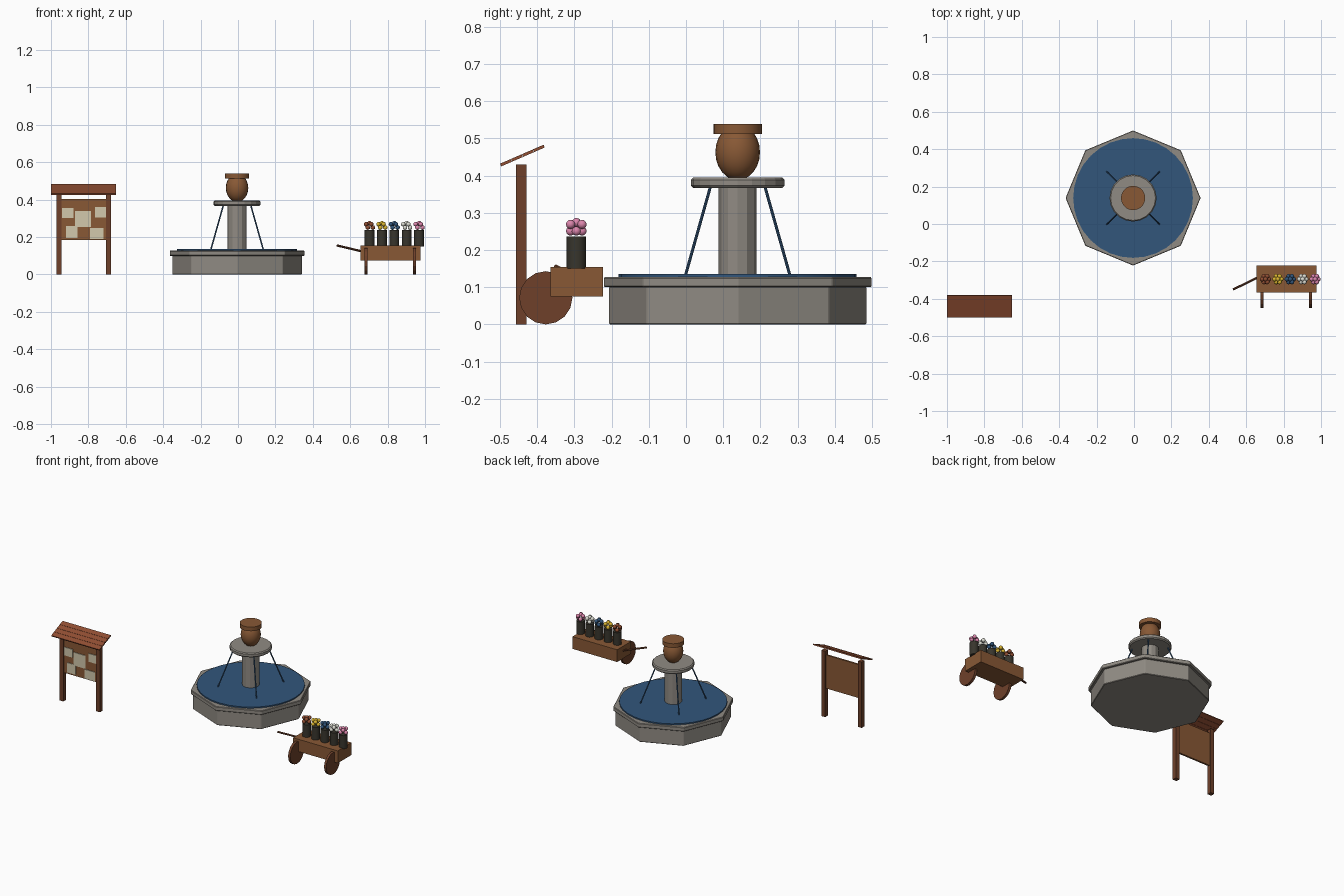
import bpy
from math import cos, sin, pi, radians
from mathutils import Vector

if "Cube" in bpy.data.objects:
    bpy.data.objects.remove(bpy.data.objects["Cube"])


def make_material(name, srgb):
    colour = [c ** 2.2 for c in srgb] + [1]
    mat = bpy.data.materials.new(name)
    mat.use_nodes = True
    mat.diffuse_color = colour
    mat.node_tree.nodes["Principled BSDF"].inputs["Base Color"].default_value = colour
    return mat


stone = make_material("stone", (0.56, 0.54, 0.51))
water = make_material("water_blue", (0.21, 0.34, 0.48))
wood = make_material("brown_wood", (0.53, 0.35, 0.22))
dark_wood = make_material("dark_wood", (0.43, 0.26, 0.18))
terracotta = make_material("terracotta", (0.56, 0.31, 0.21))
paper = make_material("cream_paper", (0.82, 0.78, 0.67))
vase_dark = make_material("dark_vase", (0.23, 0.22, 0.19))
yellow = make_material("yellow_petals", (0.85, 0.70, 0.20))
white = make_material("white_petals", (0.86, 0.86, 0.82))
pink = make_material("pink_petals", (0.86, 0.52, 0.67))


def finish(name, mat, smooth=False, bevel=0):
    obj = bpy.context.object
    obj.name = name
    obj.data.materials.append(mat)
    if smooth:
        bpy.ops.object.shade_smooth_by_angle(angle=radians(35))
    if bevel:
        mod = obj.modifiers.new("bevel", "BEVEL")
        mod.width = bevel
        mod.segments = 1
    return obj


def box(name, mat, x, y, z, tilt=0):
    """Box from (min, max) pairs, optionally tilted about x."""
    low, high = Vector((x[0], y[0], z[0])), Vector((x[1], y[1], z[1]))
    bpy.ops.mesh.primitive_cube_add(size=1, location=(low + high) / 2)
    obj = bpy.context.object
    obj.scale = high - low
    bpy.ops.object.transform_apply(location=False, rotation=False, scale=True)
    obj.rotation_euler.x = tilt
    return finish(name, mat)


def cylinder(name, mat, centre, radius, z, sides, smooth=False, bevel=0):
    bpy.ops.mesh.primitive_cylinder_add(
        vertices=sides, radius=radius, depth=z[1] - z[0],
        location=(centre[0], centre[1], (z[0] + z[1]) / 2))
    return finish(name, mat, smooth, bevel)


def rod(name, mat, start, end, radius, sides=8):
    start, end = Vector(start), Vector(end)
    way = end - start
    bpy.ops.mesh.primitive_cylinder_add(
        vertices=sides, radius=radius, depth=way.length, location=(start + end) / 2,
        rotation=way.to_track_quat("Z", "Y").to_euler())
    return finish(name, mat)


# Fountain basin, water and column
cx, cy = hub = (-0.005, 0.139)
cylinder("basin", stone, hub, 0.347, (0, 0.102), 8, bevel=0.003)
cylinder("basin_rim", stone, hub, 0.361, (0.10, 0.127), 8, bevel=0.003)
cylinder("basin_water", water, hub, 0.32, (0.12, 0.135), 32, smooth=True)
cylinder("column", stone, hub, 0.051, (0.12, 0.37), 12)
cylinder("upper_dish", stone, hub, 0.126, (0.367, 0.395), 20, bevel=0.006)

# Pot on the dish
bpy.ops.mesh.primitive_uv_sphere_add(segments=20, ring_count=12, radius=1,
                                     location=(cx, cy, 0.463))
bpy.context.object.scale = (0.06, 0.06, 0.075)
finish("pot_body", wood, smooth=True)
cylinder("pot_collar", wood, hub, 0.065, (0.512, 0.539), 20, smooth=True)

# Four falling jets on the diagonals
for sx in (-1, 1):
    for sy in (-1, 1):
        rod("water_jet", water, (cx + sx * 0.072, cy + sy * 0.072, 0.375),
            (cx + sx * 0.141, cy + sy * 0.141, 0.13), 0.004)

# Notice board
for left, right in ((-0.97, -0.943), (-0.706, -0.678)):
    box("board_post", dark_wood, (left, right), (-0.457, -0.429), (0, 0.43))
box("board_panel", wood, (-0.95, -0.70), (-0.449, -0.437), (0.185, 0.403))
notices = [(-0.91, 0.328, 0.06, 0.054), (-0.829, 0.296, 0.084, 0.086),
           (-0.736, 0.333, 0.058, 0.054), (-0.889, 0.227, 0.062, 0.064),
           (-0.755, 0.219, 0.074, 0.06)]
for x, z, w, h in notices:
    box("notice", paper, (x - w / 2, x + w / 2), (-0.453, -0.448), (z - h / 2, z + h / 2))

# Sloping roof made of planks
slope = radians(23.5)
planks, plank_width = 4, 0.0322
for i in range(planks):
    along = (i - (planks - 1) / 2) * plank_width
    y, z = -0.44 + along * cos(slope), 0.454 + along * sin(slope)
    half = plank_width / 2 - 0.0006
    box("roof_plank", terracotta, (-1, -0.652), (y - half, y + half),
        (z - 0.004, z + 0.004), slope)

# Flower cart
box("cart_body", wood, (0.654, 0.977), (-0.365, -0.223), (0.075, 0.155))
for x in (0.684, 0.944):
    rod("cart_wheel", dark_wood, (x - 0.008, -0.377, 0.0715),
        (x + 0.008, -0.377, 0.0715), 0.0715, 16)
rod("cart_handle", dark_wood, (0.53, -0.35, 0.155), (0.67, -0.282, 0.122), 0.006)

# Vases with bunches of flowers
for i, petals in enumerate((terracotta, yellow, water, white, pink)):
    x, y = 0.703 + i * 0.0663, -0.295
    cylinder("vase", vase_dark, (x, y), 0.026, (0.15, 0.237), 12, smooth=True)
    blooms = [(0, 0, 0.274)]
    for k in range(6):
        turn = k * pi / 3
        blooms.append((0.018 * cos(turn), 0.018 * sin(turn), 0.251 + 0.018 * (k % 2)))
    for dx, dy, z in blooms:
        bpy.ops.mesh.primitive_ico_sphere_add(subdivisions=2, radius=0.0125,
                                              location=(x + dx, y + dy, z))
        finish("bloom", petals, smooth=True)
